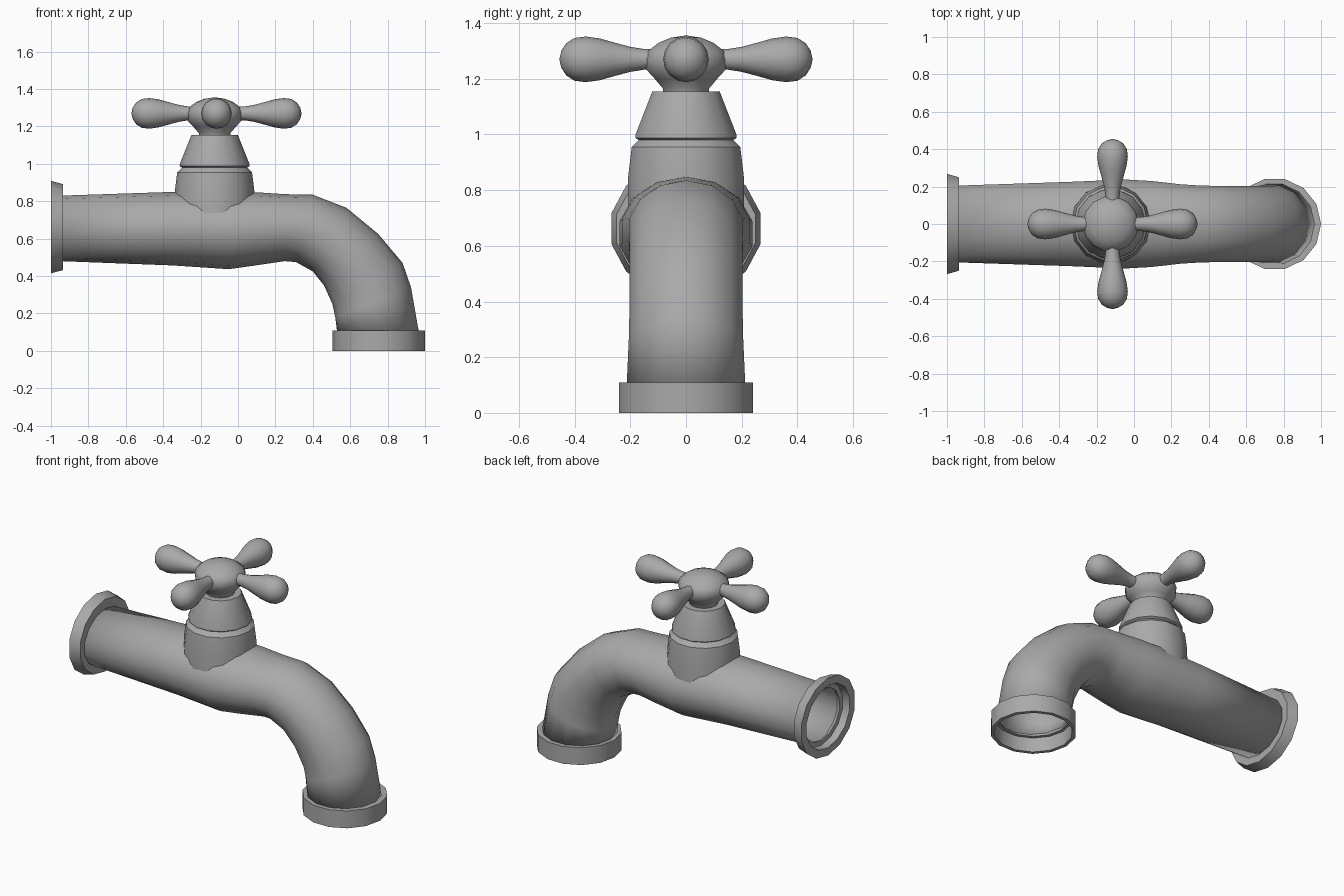
import bpy, bmesh, math
from mathutils import Vector

cube = bpy.data.objects.get("Cube")
if cube:
    bpy.data.objects.remove(cube, do_unlink=True)

metal = bpy.data.materials.new("grey metal")
metal.use_nodes = True
GREY = (0.4, 0.4, 0.4, 1)
metal.diffuse_color = GREY
metal.node_tree.nodes["Principled BSDF"].inputs["Base Color"].default_value = GREY

X, Y, Z = Vector((1, 0, 0)), Vector((0, 1, 0)), Vector((0, 0, 1))
SIDES = 14
FLAT = math.cos(math.pi / SIDES)


def ring(centre, u, v, n=SIDES):
    """Points of an ellipse with half axes u and v."""
    turn = [2 * math.pi * i / n for i in range(n)]
    return [centre + u * math.cos(a) + v * math.sin(a) for a in turn]


def skin(name, rings, closed=False, angle=32):
    """Join successive rings with quads."""
    bm = bmesh.new()
    loops = [[bm.verts.new(p) for p in r] for r in rings]
    pairs = list(zip(loops, loops[1:]))
    if closed:
        pairs.append((loops[-1], loops[0]))
    for a, b in pairs:
        n = len(a)
        for i in range(n):
            j = (i + 1) % n
            bm.faces.new((a[i], a[j], b[j], b[i]))
    bmesh.ops.remove_doubles(bm, verts=bm.verts[:], dist=0.0005)
    bmesh.ops.recalc_face_normals(bm, faces=bm.faces[:])
    mesh = bpy.data.meshes.new(name)
    bm.to_mesh(mesh)
    bm.free()
    mesh.materials.append(metal)
    mesh.shade_smooth()
    mesh.set_sharp_from_angle(angle=math.radians(angle))
    obj = bpy.data.objects.new(name, mesh)
    bpy.context.collection.objects.link(obj)
    return obj


def lathe(name, base, axis, u, v, profile, closed=False, n=SIDES, angle=32):
    """Turn a profile of (distance along axis, radius factor)."""
    rings = [ring(base + axis * h, u * r, v * r, n) for h, r in profile]
    return skin(name, rings, closed, angle)


# Spout pipe: upper edge x, z; lower edge x, z; half width
stations = [
    (-.95, .83, -.95, .48, .205), (-.35, .85, -.35, .457, .225),
    (-.05, .85, -.05, .437, .238), (.1, .848, .08, .455, .23),
    (.25, .838, .25, .48, .212), (.4, .835, .31, .475, .205),
    (.58, .765, .4, .425, .203), (.75, .625, .46, .35, .203),
    (.88, .47, .505, .25, .203), (.925, .34, .52, .18, .205),
    (.967, .1, .53, .1, .213),
]
rings = []
for tx, tz, bx, bz, w in stations:
    top, low = Vector((tx, 0, tz)), Vector((bx, 0, bz))
    rings.append(ring((top + low) / 2, (top - low) / 2, Y * w / FLAT))
pipe = skin("spout_pipe", rings, angle=40)
wall = pipe.modifiers.new("wall", "SOLIDIFY")
wall.thickness = 0.015
wall.offset = -1

# Wall flange at the inlet
lathe("inlet_flange", Vector((-1, 0, .662)), X, Z * .247, Y * .275,
      [(0, 1), (.065, .93), (.065, .69), (.045, .66), (.045, .78), (0, .8)],
      closed=True)

# Collar at the outlet
lathe("outlet_collar", Vector((.752, 0, 0)), Z, X * .248, Y * .246,
      [(0, 1), (.11, 1), (.11, .84), (.09, .82), (.09, .9), (0, .91)],
      closed=True)

# Valve bonnet with its groove and cone
stem = Vector((-.125, 0, 0))
lathe("valve_bonnet", stem, Z, X, Y,
      [(.68, .215), (.85, .213), (.955, .2), (.967, .187), (.98, .174),
       (.988, .187), (1.0, .186), (1.155, .124), (1.155, 0)])

# Handle hub
lathe("handle_hub", stem, Z, X, Y,
      [(1.14, .082), (1.165, .085), (1.2, .115), (1.232, .145),
       (1.27, .15), (1.3, .14), (1.33, .1), (1.348, .055), (1.356, 0)],
      angle=50)

# Four club-shaped handle arms
arm_profile = [(.08, .036), (.15, .037), (.2, .045), (.26, .061),
               (.31, .075), (.36, .082), (.4, .077), (.43, .058),
               (.448, .03), (.455, 0)]
hub = Vector((-.115, 0, 1.27))
arms = {"left": X, "back": Y, "right": -X, "front": -Y}
for side, axis in arms.items():
    lathe("handle_arm_" + side, hub, axis, Z, Z.cross(axis), arm_profile,
          n=16, angle=60)
